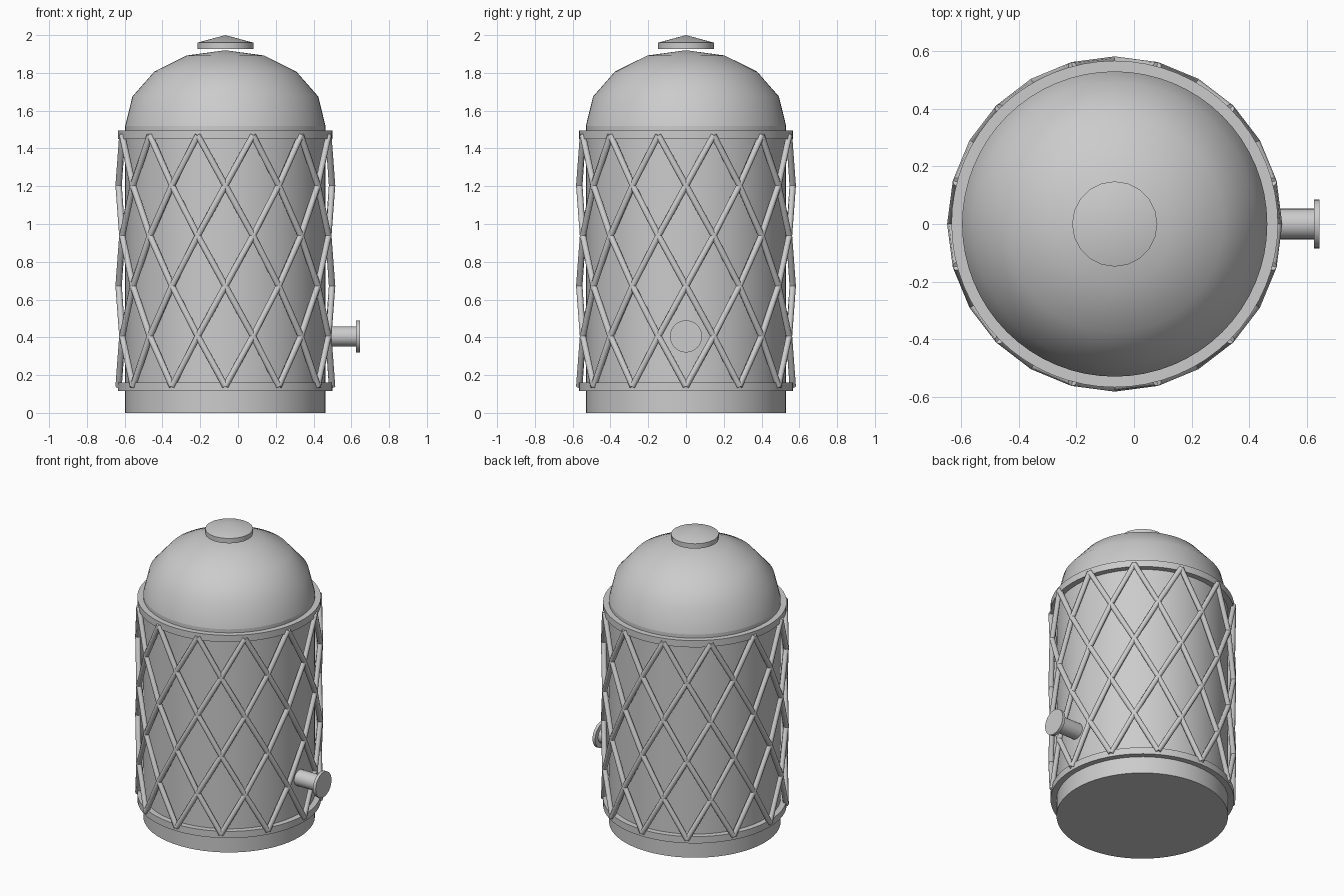
import bpy, math
from mathutils import Matrix, Vector

cube = bpy.data.objects.get("Cube")
if cube:
    bpy.data.objects.remove(cube, do_unlink=True)

AXIS_X = -0.067
metal = bpy.data.materials.new("plain_grey")
metal.use_nodes = True
GREY = (0.6, 0.6, 0.6, 1)
metal.diffuse_color = GREY
metal.node_tree.nodes["Principled BSDF"].inputs["Base Color"].default_value = GREY


def add_mesh(name, verts, faces, angle=40):
    mesh = bpy.data.meshes.new(name)
    mesh.from_pydata(verts, [], faces)
    mesh.materials.append(metal)
    obj = bpy.data.objects.new(name, mesh)
    bpy.context.collection.objects.link(obj)
    bpy.ops.object.select_all(action='DESELECT')
    obj.select_set(True)
    bpy.context.view_layer.objects.active = obj
    bpy.ops.object.shade_smooth_by_angle(angle=math.radians(angle))
    return obj


def lathe(name, profile, sides=64, closed=False, matrix=None, angle=40):
    """Turn a (radius, height) profile round z; a zero radius is one pole point."""
    verts, rows, faces = [], [], []
    for r, z in profile:
        count = sides if r > 0 else 1
        rows.append([len(verts) + i % count for i in range(sides)])
        for i in range(count):
            a = math.tau * i / sides
            verts.append(Vector((r * math.cos(a), r * math.sin(a), z)))
    pairs = list(zip(rows, rows[1:]))
    if closed:
        pairs.append((rows[-1], rows[0]))
    for low, high in pairs:
        for i in range(sides):
            j = (i + 1) % sides
            quad = [low[i], low[j], high[j], high[i]]
            faces.append(list(dict.fromkeys(quad)))
    matrix = matrix or Matrix.Translation((AXIS_X, 0, 0))
    return add_mesh(name, [matrix @ v for v in verts], faces, angle)


# Tank body and domed lid
lathe("tank_body", [(0, 0), (0.53, 0), (0.53, 1.52)])
lathe("dome_lid", [(0.53, 1.52), (0.492, 1.675), (0.376, 1.807),
                   (0.205, 1.892), (0, 1.92)])

# Cap above the lid
lathe("top_cap", [(0, 1.927), (0.148, 1.927), (0.148, 1.96), (0, 2.0)],
      sides=20, angle=30)

# Hoops around the body
for name, z in (("lower_hoop", 0.115), ("upper_hoop", 1.45)):
    lathe(name, [(0.525, z), (0.567, z), (0.567, z + 0.046), (0.525, z + 0.046)],
          closed=True)

# Side spout with its flange, pointing along +x
spout_matrix = Matrix.Translation((0, 0, 0.405)) @ Matrix.Rotation(math.pi / 2, 4, 'Y')
lathe("spout", [(0, 0.44), (0.053, 0.44), (0.053, 0.626), (0, 0.626)],
      sides=32, matrix=spout_matrix)
lathe("spout_flange", [(0, 0.625), (0.085, 0.625), (0.085, 0.645), (0, 0.645)],
      sides=32, matrix=spout_matrix)


# Lattice of crossing helical rods
def helix_rod(name, start, turn, steps=5, sides=8):
    path = []
    for s in range(steps + 1):
        t = s / steps
        a = start + turn * t
        path.append(Vector((AXIS_X + 0.565 * math.cos(a), 0.565 * math.sin(a),
                            0.14 + 1.33 * t)))
    verts, faces = [], []
    for s, point in enumerate(path):
        along = (path[min(s + 1, steps)] - path[max(s - 1, 0)]).normalized()
        out = Vector((point.x - AXIS_X, point.y, 0)).normalized()
        out = (out - along * out.dot(along)).normalized()
        side = along.cross(out)
        for k in range(sides):
            b = math.tau * k / sides
            verts.append(point + 0.017 * (out * math.cos(b) + side * math.sin(b)))
    for s in range(steps):
        for k in range(sides):
            n = (k + 1) % sides
            faces.append([s * sides + k, s * sides + n,
                          (s + 1) * sides + n, (s + 1) * sides + k])
    faces.append(list(range(sides))[::-1])
    faces.append([steps * sides + k for k in range(sides)])
    add_mesh(name, verts, faces, 50)


for i in range(12):
    for label, sign in (("left", 1), ("right", -1)):
        helix_rod(f"lattice_rod_{label}_{i + 1}", math.tau * i / 12,
                  sign * math.radians(75))
